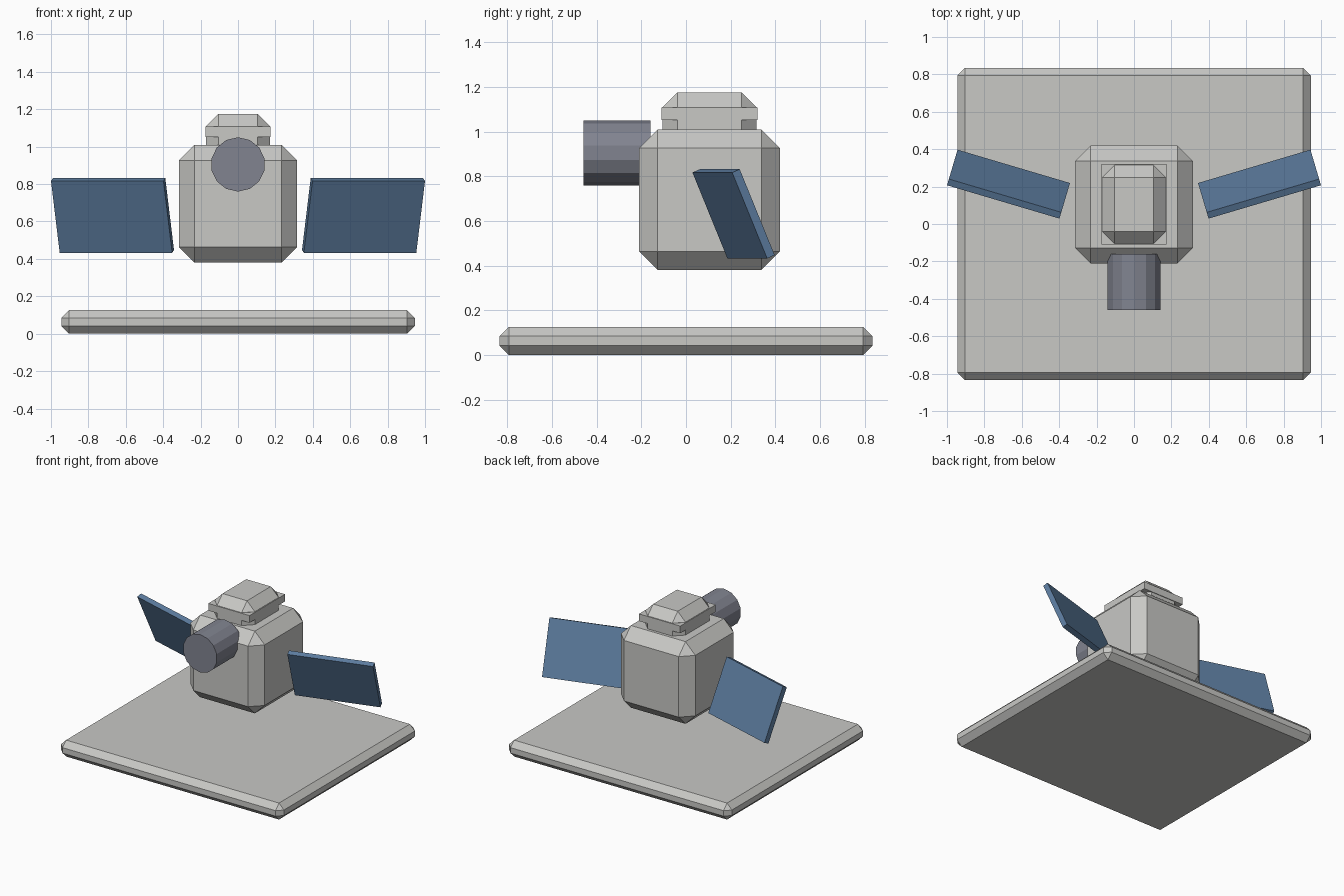
import bpy, bmesh
from math import radians, pi
from mathutils import Matrix, Vector

cube = bpy.data.objects.get("Cube")
if cube:
    bpy.data.objects.remove(cube, do_unlink=True)


def material(name, rgb):
    mat = bpy.data.materials.new(name)
    mat.use_nodes = True
    colour = (*rgb, 1.0)
    mat.diffuse_color = colour
    mat.node_tree.nodes["Principled BSDF"].inputs["Base Color"].default_value = colour
    return mat


def finish(name, bm, mat):
    """Turn a bmesh into a flat-shaded object."""
    bmesh.ops.recalc_face_normals(bm, faces=bm.faces)
    mesh = bpy.data.meshes.new(name)
    bm.to_mesh(mesh)
    bm.free()
    mesh.materials.append(mat)
    obj = bpy.data.objects.new(name, mesh)
    bpy.context.collection.objects.link(obj)
    return obj


def box(name, size, centre, mat, chamfer=0.0, turn=Matrix.Identity(4)):
    """Box with all edges chamfered, then turned and moved into place."""
    bm = bmesh.new()
    bmesh.ops.create_cube(bm, size=1.0)
    bmesh.ops.scale(bm, vec=size, verts=bm.verts)
    if chamfer:
        bmesh.ops.bevel(bm, geom=bm.edges[:], offset=chamfer, segments=1,
                        profile=0.5, affect='EDGES')
    bm.transform(Matrix.Translation(Vector(centre)) @ turn)
    return finish(name, bm, mat)


def barrel(name, radius, length, centre, sides, mat):
    """Cylinder lying along y."""
    bm = bmesh.new()
    bmesh.ops.create_cone(bm, cap_ends=True, segments=sides, radius1=radius,
                          radius2=radius, depth=length)
    bm.transform(Matrix.Translation(Vector(centre)) @ Matrix.Rotation(pi / 2, 4, 'X'))
    return finish(name, bm, mat)


grey = material("light grey", (0.58, 0.58, 0.56))
steel = material("steel grey", (0.22, 0.23, 0.28))
blue = material("panel blue", (0.11, 0.205, 0.35))

# Ground slab and floating body
box("base_plate", (1.89, 1.67, 0.126), (0, 0, 0.063), grey, 0.042)
box("body", (0.63, 0.63, 0.63), (0, 0.105, 0.695), grey, 0.083)

# Chamfered head rising from the body, with a thin square collar
box("head", (0.34, 0.42, 0.34), (0, 0.105, 1.005), grey, 0.066)
box("head_collar", (0.35, 0.43, 0.055), (0, 0.105, 1.08), grey)

# Front barrel, its rear end set into the body
barrel("barrel", 0.145, 0.30, (0, -0.31, 0.905), 14, steel)

# Tilted side panels
for side, label in ((1, "left"), (-1, "right")):
    turn = Matrix.Rotation(side * radians(16.5), 4, 'Z') @ Matrix.Rotation(radians(23), 4, 'X')
    box(label + "_panel", (0.627, 0.038, 0.418), (side * 0.671, 0.213, 0.632), blue, turn=turn)
